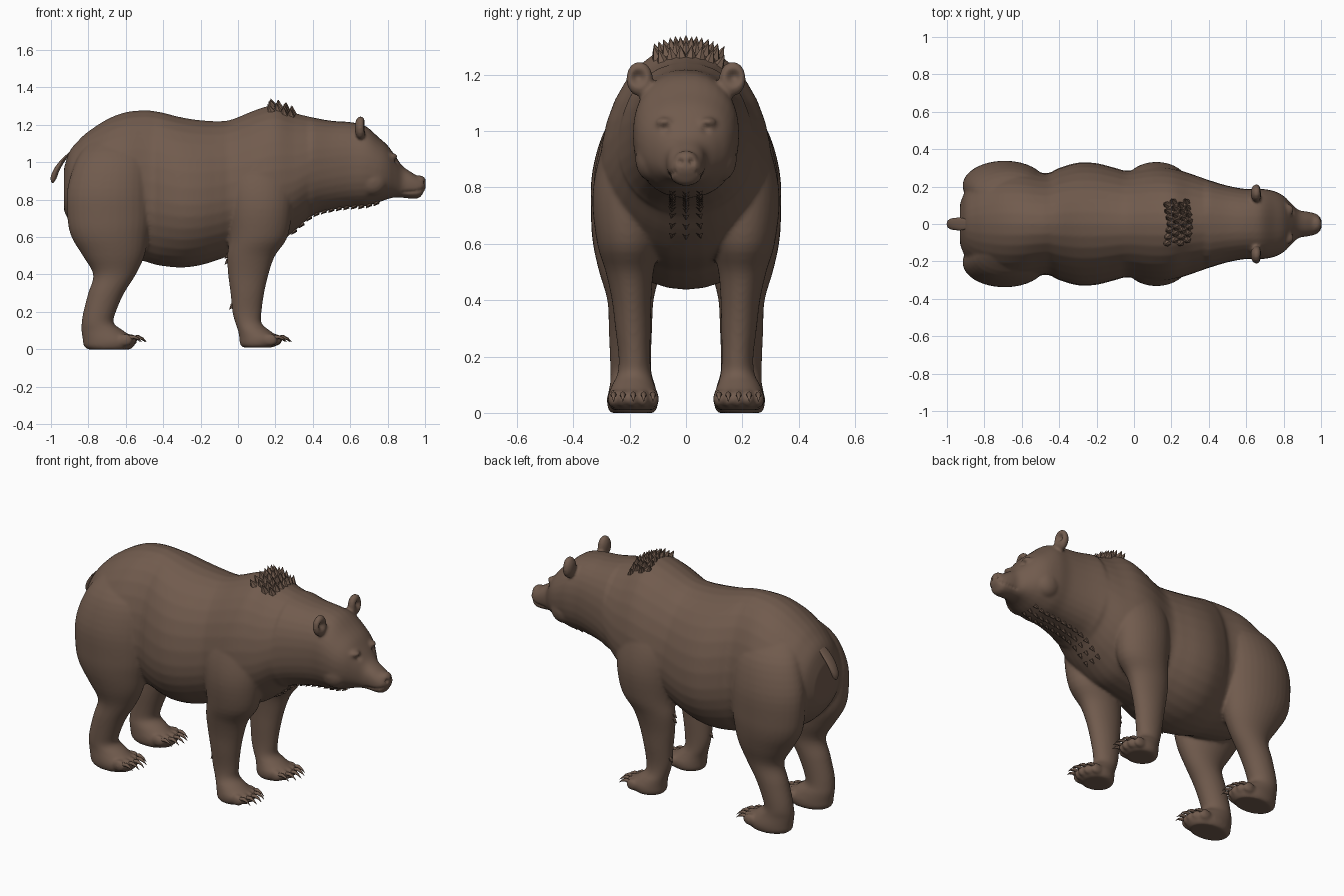
import bpy, bmesh, math
from mathutils import Vector, Matrix

if "Cube" in bpy.data.objects:
    bpy.data.objects.remove(bpy.data.objects["Cube"])

fur = bpy.data.materials.new("brown fur")
fur.diffuse_color = (0.165, 0.105, 0.075, 1)
fur.use_nodes = True
fur.node_tree.nodes["Principled BSDF"].inputs["Base Color"].default_value = fur.diffuse_color


def spline(rows, n=4):
    """Smoothly interpolate between section rows (Catmull-Rom)."""
    out = []
    for i in range(len(rows) - 1):
        a, b, c, d = (rows[max(i - 1, 0)], rows[i], rows[i + 1], rows[min(i + 2, len(rows) - 1)])
        for k in range(n):
            t = k / n
            out.append([q + .5 * t * (r - p + t * (2 * p - 5 * q + 4 * r - s + t * (3 * (q - r) + s - p)))
                        for p, q, r, s in zip(a, b, c, d)])
    return out + [list(rows[-1])]


def loft(bm, rings):
    """Skin a list of closed rings and cap the ends."""
    vs = [[bm.verts.new(p) for p in ring] for ring in rings]
    n = len(vs[0])
    for a, b in zip(vs, vs[1:]):
        for i in range(n):
            bm.faces.new((a[i], a[(i + 1) % n], b[(i + 1) % n], b[i]))
    bm.faces.new(vs[0])
    bm.faces.new(vs[-1][::-1])


def ball(bm, c, s):
    bmesh.ops.create_uvsphere(bm, u_segments=20, v_segments=14, radius=1,
                              matrix=Matrix.Translation(c) @ Matrix.Diagonal((*s, 1)))


def finish(bm, name, angle=60):
    bmesh.ops.recalc_face_normals(bm, faces=bm.faces)
    me = bpy.data.meshes.new(name)
    bm.to_mesh(me)
    bm.free()
    ob = bpy.data.objects.new(name, me)
    bpy.context.collection.objects.link(ob)
    me.materials.append(fur)
    bpy.ops.object.select_all(action='DESELECT')
    ob.select_set(True)
    bpy.context.view_layer.objects.active = ob
    bpy.ops.object.shade_smooth_by_angle(angle=math.radians(angle))
    return ob


TAU = [2 * math.pi * i / 32 for i in range(32)]


def spow(v, e):
    return math.copysign(abs(v) ** e, v)


def torso_ring(x, top, bot, hw):
    f = .42 + .1 * min(max((x - .3) / .4, 0), 1)
    e = 1 if x < .4 else .88
    zc = bot + f * (top - bot)
    return [(x, hw * spow(math.cos(a), e),
             zc + spow(math.sin(a), e) * ((top - zc) if math.sin(a) > 0 else (zc - bot))) for a in TAU]


def leg_ring(side):
    return lambda z, x, y, rx, ry: [(x + rx * math.cos(a), side * (y + ry * math.sin(a)), z) for a in TAU]


# Trunk, neck and head: x, top, bottom, half width
trunk = [(-.93, .97, .74, .11), (-.9, 1.06, .68, .18), (-.85, 1.12, .62, .235), (-.8, 1.165, .58, .265),
         (-.7, 1.23, .52, .295), (-.6, 1.268, .49, .295), (-.5, 1.278, .47, .275), (-.45, 1.274, .455, .275),
         (-.4, 1.265, .445, .3), (-.3, 1.24, .437, .328), (-.2, 1.225, .45, .325), (-.1, 1.22, .48, .3),
         (-.03, 1.23, .505, .285), (.1, 1.282, .53, .305), (.2, 1.305, .56, .3), (.3, 1.265, .63, .27),
         (.4, 1.24, .715, .235), (.5, 1.222, .745, .205), (.6, 1.215, .76, .187), (.68, 1.195, .765, .188),
         (.75, 1.135, .785, .176), (.8, 1.09, .803, .15), (.84, 1.035, .812, .112), (.88, .98, .81, .075),
         (.93, .945, .806, .066), (.97, .92, .81, .056), (.992, .905, .84, .042), (1.003, .89, .86, .02)]
# Legs: z, centre x, centre y, radius x, radius y
front_leg = [(1.08, .13, .13, .1, .07), (1.0, .13, .165, .16, .105), (.88, .12, .195, .175, .12),
             (.75, .12, .21, .17, .122), (.6, .11, .205, .155, .11), (.5, .07, .2, .128, .085),
             (.4, .055, .193, .108, .07), (.3, .05, .188, .09, .063), (.2, .048, .183, .078, .056),
             (.14, .056, .183, .07, .06), (.1, .085, .187, .085, .075), (.06, .115, .187, .108, .09),
             (.03, .11, .187, .1, .088), (.01, .105, .187, .082, .075)]
hind_leg = [(1.13, -.66, .11, .12, .07), (1.02, -.67, .17, .19, .11), (.86, -.69, .2, .222, .132),
            (.7, -.69, .207, .222, .13), (.6, -.685, .205, .205, .125), (.5, -.665, .2, .165, .108),
            (.4, -.66, .197, .114, .082), (.3, -.705, .197, .096, .077), (.2, -.74, .197, .087, .073),
            (.14, -.75, .195, .086, .073), (.1, -.725, .19, .112, .08), (.05, -.69, .19, .14, .09),
            (.02, -.69, .19, .135, .088), (0, -.69, .19, .115, .078)]
PAWS = [(.195, .187), (-.58, .19)]
TOES = [(-.07, -.03), (-.037, -.005), (0, .004), (.037, -.002), (.07, -.022)]

body = bmesh.new()
loft(body, [torso_ring(*r) for r in spline(trunk)])
for side in (1, -1):
    for leg in (front_leg, hind_leg):
        loft(body, [leg_ring(side)(*r) for r in spline(leg)])
    for px, py in PAWS:
        for dy, dx in TOES:
            ball(body, (px + dx, side * (py + dy), .05), (.04, .021, .033))
    ball(body, (.655, side * .165, 1.185), (.032, .048, .062))      # ear
    ball(body, (.815, side * .075, 1.03), (.04, .035, .02))         # brow
    ball(body, (.72, side * .12, .9), (.08, .06, .08))              # cheek
ball(body, (.972, 0, .9), (.033, .042, .03))                        # nose pad
bear = finish(body, "bear_body")

# Blend the parts into one smooth skin
rm = bear.modifiers.new("blend", 'REMESH')
rm.mode = 'VOXEL'
rm.voxel_size = .0085
sm = bear.modifiers.new("soften", 'SMOOTH')
sm.factor, sm.iterations = .5, 7
for m in ("blend", "soften"):
    bpy.ops.object.modifier_apply(modifier=m)

# Press in the ear cups, eyes, nostrils and mouth crease
dents = []
for s in (1, -1):
    dents += [((.69, s * .17, 1.19), .038, (-.03, 0, 0)), ((.855, s * .072, 1.008), .022, (-.014, 0, 0)),
              ((1.0, s * .02, .89), .013, (-.016, 0, 0))]
    dents += [((.99 - .02 * k, s * (.045 + .004 * k), .853 - .003 * k), .014, (-.002, -s * .009, 0))
              for k in range(6)]
for v in bear.data.vertices:
    if v.co.x > .6:
        for c, r, push in dents:
            d = (v.co - Vector(c)).length / r
            if d < 1.4:
                v.co += Vector(push) * math.exp(-2.5 * d * d)
bear.data.materials.clear()
bear.data.materials.append(fur)
bpy.ops.object.shade_smooth_by_angle(angle=math.radians(70))

# Claws
claws = bmesh.new()
for side in (1, -1):
    for px, py in PAWS:
        for dy, dx in TOES:
            path = [(.02, .062, .011), (.045, .066, .01), (.07, .056, .006), (.088, .04, .001)]
            loft(claws, [[(px + dx + x, side * (py + dy) + r * math.cos(a), z + r * math.sin(a))
                          for a in TAU[::4]] for x, z, r in path])
finish(claws, "claws")

# Tail
tail = bmesh.new()
rows = [(-.88, 1.07, .02), (-.92, 1.03, .033), (-.955, .985, .033), (-.978, .94, .028), (-.985, .905, .018),
        (-.988, .89, .004)]
loft(tail, [[(x + r * .8 * math.cos(a), r * math.sin(a), z + r * .5 * math.cos(a)) for a in TAU[::2]]
            for x, z, r in spline(rows)])
finish(tail, "tail")


def tuft(bm, origin, ray, lean, size):
    """Plant a flat fur spike where the ray meets the body."""
    hit, p, n, _ = bear.ray_cast(Vector(origin), Vector(ray))
    if hit:
        axis = (n + Vector(lean)).normalized()
        m = Matrix.Translation(p + axis * size * .25) @ axis.to_track_quat('Z', 'Y').to_matrix().to_4x4()
        bmesh.ops.create_cone(bm, segments=6, radius1=size * .5, radius2=0, depth=size * 1.1, matrix=m)


# Ragged crest on the shoulder hump
crest = bmesh.new()
for row in range(4):
    for k in range(-3, 4):
        y = (k + .5 * (row % 2)) * .034
        tuft(crest, (.19 + .035 * row - abs(y) * .15, y, 2), (0, 0, -1), (-.5, 0, .3), .05)
finish(crest, "hump_crest", 30)

# Ragged fringe under the throat and behind the elbows
fringe = bmesh.new()
for i in range(12):
    for k in (-1, 0, 1):
        tuft(fringe, (.3 + .04 * i, k * .05, .3), (0, 0, 1), (-1.2, 0, 0), .03)
for s in (1, -1):
    for z in (.23, .47, .5):
        tuft(fringe, (-.3, s * .19, z), (1, 0, 0), (0, 0, -1), .03)
finish(fringe, "throat_fringe", 30)
